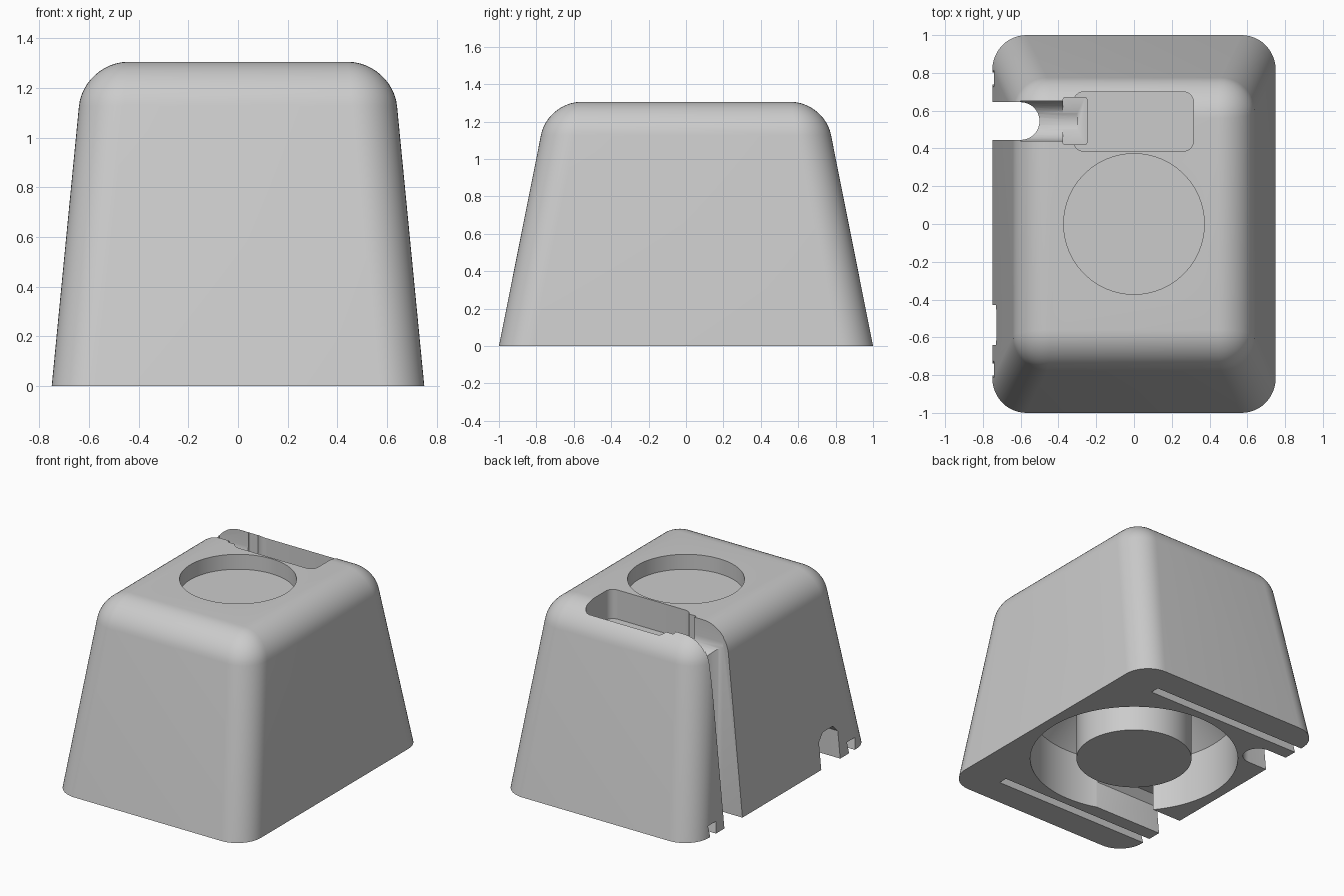
import bpy
import bmesh
from math import sin, cos, pi, radians

cube = bpy.data.objects.get("Cube")
if cube:
    bpy.data.objects.remove(cube, do_unlink=True)

grey = bpy.data.materials.new("light grey plastic")
grey.use_nodes = True
colour = (0.6, 0.6, 0.6, 1)
grey.diffuse_color = colour
grey.node_tree.nodes["Principled BSDF"].inputs["Base Color"].default_value = colour


def make_object(name, bm):
    bmesh.ops.recalc_face_normals(bm, faces=bm.faces)
    mesh = bpy.data.meshes.new(name)
    bm.to_mesh(mesh)
    bm.free()
    mesh.materials.append(grey)
    obj = bpy.data.objects.new(name, mesh)
    bpy.context.collection.objects.link(obj)
    return obj


def arc(cx, cy, r, start, end, n=16):
    angles = [radians(start + (end - start) * i / n) for i in range(n + 1)]
    return [(cx + r * cos(a), cy + r * sin(a)) for a in angles]


def rounded_rect(x0, x1, y0, y1, r):
    return (arc(x1 - r, y1 - r, r, 0, 90, 8) + arc(x0 + r, y1 - r, r, 90, 180, 8)
            + arc(x0 + r, y0 + r, r, 180, 270, 8) + arc(x1 - r, y0 + r, r, 270, 360, 8))


def prism(name, outline, lo, hi, axis="z"):
    """Extrude an outline along z, or a (y, z) outline along x."""
    bm = bmesh.new()
    place = (lambda a, b, t: (a, b, t)) if axis == "z" else (lambda a, b, t: (t, a, b))
    ends = [[bm.verts.new(place(a, b, t)) for a, b in outline] for t in (lo, hi)]
    for ring in ends:
        bm.faces.new(ring)
    n = len(outline)
    for i in range(n):
        j = (i + 1) % n
        bm.faces.new((ends[0][i], ends[0][j], ends[1][j], ends[1][i]))
    return make_object(name, bm)


def revolve(name, profile, n=96):
    """Spin a closed (radius, height) profile round z."""
    bm = bmesh.new()
    rings = [[bm.verts.new((r * cos(2 * pi * i / n), r * sin(2 * pi * i / n), z))
              for r, z in profile] for i in range(n)]
    m = len(profile)
    for i in range(n):
        a, b = rings[i], rings[(i + 1) % n]
        for k in range(m):
            l = (k + 1) % m
            bm.faces.new((a[k], b[k], b[l], a[l]))
    return make_object(name, bm)


# Tapered body with rounded top and corner edges
HEIGHT = 1.305
bm = bmesh.new()
bmesh.ops.create_cube(bm, size=2)
for v in bm.verts:
    top = v.co.z > 0
    v.co.x *= 0.623 if top else 0.75
    v.co.y *= 0.74 if top else 1.0
    v.co.z = HEIGHT if top else 0
edges = [e for e in bm.edges if max(v.co.z for v in e.verts) > 0.5]
bmesh.ops.bevel(bm, geom=edges, offset=0.18, offset_type="OFFSET", segments=12,
                profile=0.5, affect="EDGES", clamp_overlap=False)
body = make_object("stand_body", bm)

cutters = [
    # Round recess in the top
    prism("top_recess", arc(0, 0, 0.372, 0, 360, 96)[:-1], 1.2, 1.5),
    # Ring-shaped hollow underneath, leaving the centre post
    revolve("cable_hollow", [(0.375, -0.1), (0.677, -0.1), (0.677, 0.36), (0.375, 0.66)]),
    # Plug pocket, its collar and the round-bottomed cable channel
    prism("plug_pocket", rounded_rect(-0.32, 0.315, 0.385, 0.7, 0.055), 1.1, 1.5),
    prism("plug_collar", rounded_rect(-0.375, -0.25, 0.42, 0.67, 0.01), 1.09, 1.5),
    prism("cable_channel", [(0.65, 1.5), (0.44, 1.5)]
          + arc(0.545, 1.185, 0.105, 180, 360), -0.6, -0.3, "x"),
    # Vertical cable slot through the side wall
    prism("cable_slot", [(-0.9, 0.445)] + arc(-0.6, 0.545, 0.1, -90, 90) + [(-0.9, 0.645)],
          -0.1, 1.6),
    # Cable exit at the foot of the same side
    prism("cable_exit", [(-0.64, -0.1), (-0.43, -0.1), (-0.43, 0.19), (-0.48, 0.24),
                         (-0.59, 0.24), (-0.64, 0.19)], -0.9, -0.2, "x"),
]
# Dovetail grooves under the front and back edges
for side, name in ((-1, "front_groove"), (1, "back_groove")):
    section = [(0.74, -0.01), (0.8, -0.01), (0.815, 0.08), (0.725, 0.08)]
    cutters.append(prism(name, [(side * y, z) for y, z in section], -0.9, 0.47, "x"))

bpy.ops.object.select_all(action="DESELECT")
bpy.context.view_layer.objects.active = body
body.select_set(True)
for cutter in cutters:
    cutter.hide_render = True
    mod = body.modifiers.new(cutter.name, "BOOLEAN")
    mod.operation = "DIFFERENCE"
    mod.solver = "EXACT"
    mod.object = cutter
    bpy.ops.object.modifier_apply(modifier=mod.name)
    bpy.data.objects.remove(cutter, do_unlink=True)

bpy.ops.object.shade_smooth_by_angle(angle=radians(30))
